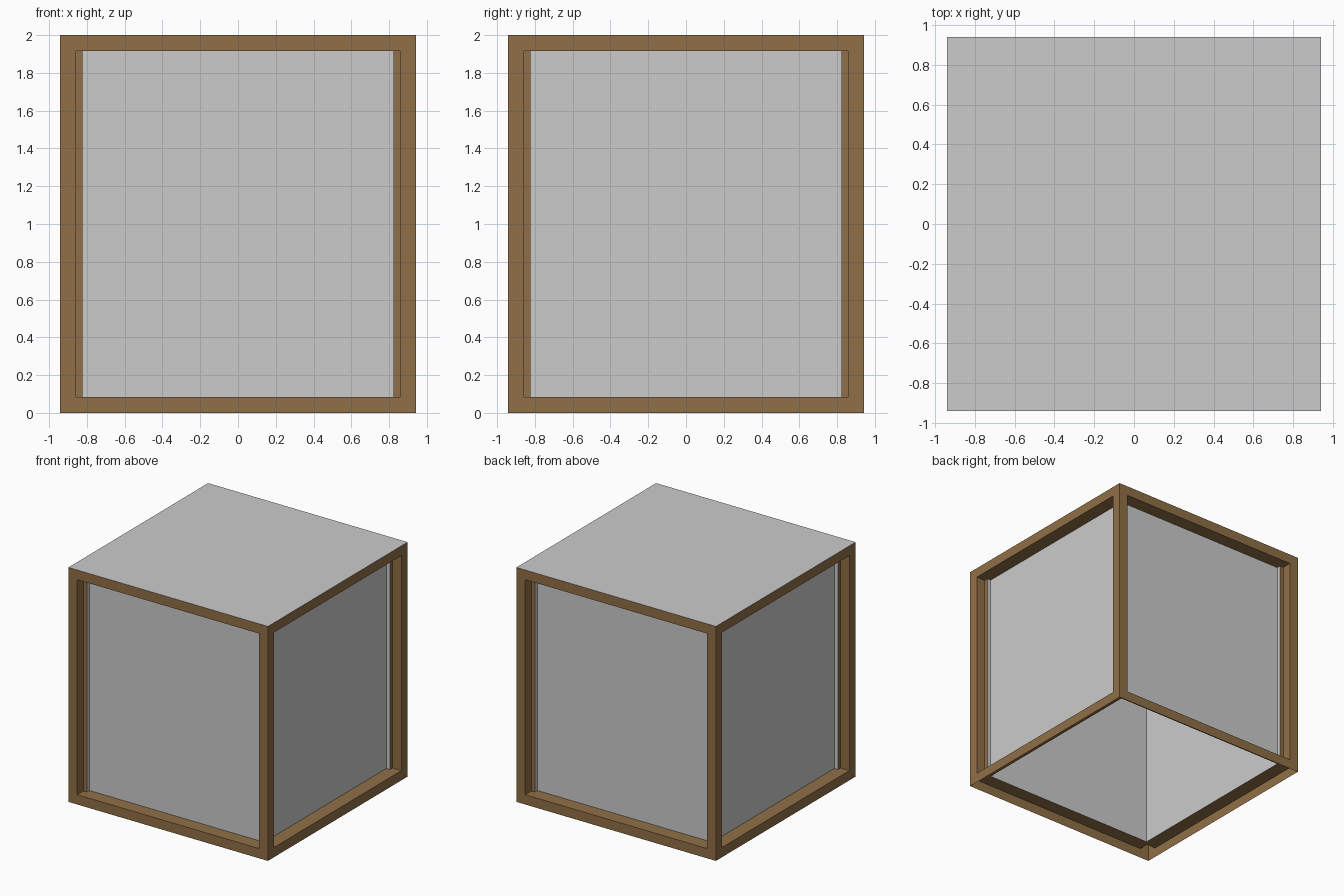
import bpy, bmesh
from math import pi
from mathutils import Matrix

if "Cube" in bpy.data.objects:
    bpy.data.objects.remove(bpy.data.objects["Cube"])

U = 2 / 17          # module: rail width and recess depth
W = 16 * U          # box width and depth
H = 17 * U          # box height

wood = bpy.data.materials.new("dark_wood")
wood.diffuse_color = (0.28, 0.16, 0.063, 1)
wood.use_nodes = True
wood.node_tree.nodes["Principled BSDF"].inputs["Base Color"].default_value = wood.diffuse_color


def add_object(name, bm, mat=None):
    mesh = bpy.data.meshes.new(name)
    bm.to_mesh(mesh)
    bm.free()
    obj = bpy.data.objects.new(name, mesh)
    if mat:
        mesh.materials.append(mat)
    bpy.context.collection.objects.link(obj)
    return obj


def recessed_side(angle):
    """Front wall inset by one module and pushed inward, turned by angle."""
    bm = bmesh.new()
    h = W / 2
    corners = [(-h, -h, 0), (h, -h, 0), (h, -h, H), (-h, -h, H)]
    face = bm.faces.new([bm.verts.new(c) for c in corners])
    bm.normal_update()
    # border, then the jambs leading back to the panel
    bmesh.ops.inset_individual(bm, faces=[face], thickness=U)
    bmesh.ops.inset_individual(bm, faces=[face], thickness=0, depth=-U)
    bmesh.ops.rotate(bm, verts=bm.verts, matrix=Matrix.Rotation(angle, 3, 'Z'))
    return bm, face


for i, side in enumerate(("front", "right", "back", "left")):
    # wooden frame with recess edges
    bm, panel = recessed_side(i * pi / 2)
    bmesh.ops.delete(bm, geom=[panel], context='FACES')
    add_object(side + "_frame", bm, wood)

    # recessed grey panel
    bm, panel = recessed_side(i * pi / 2)
    others = [f for f in bm.faces if f != panel]
    bmesh.ops.delete(bm, geom=others, context='FACES')
    add_object(side + "_panel", bm)

# flat grey top; the underside of the box stays open
bm = bmesh.new()
bmesh.ops.create_grid(bm, x_segments=1, y_segments=1, size=W / 2,
                      matrix=Matrix.Translation((0, 0, H)))
add_object("top", bm)
